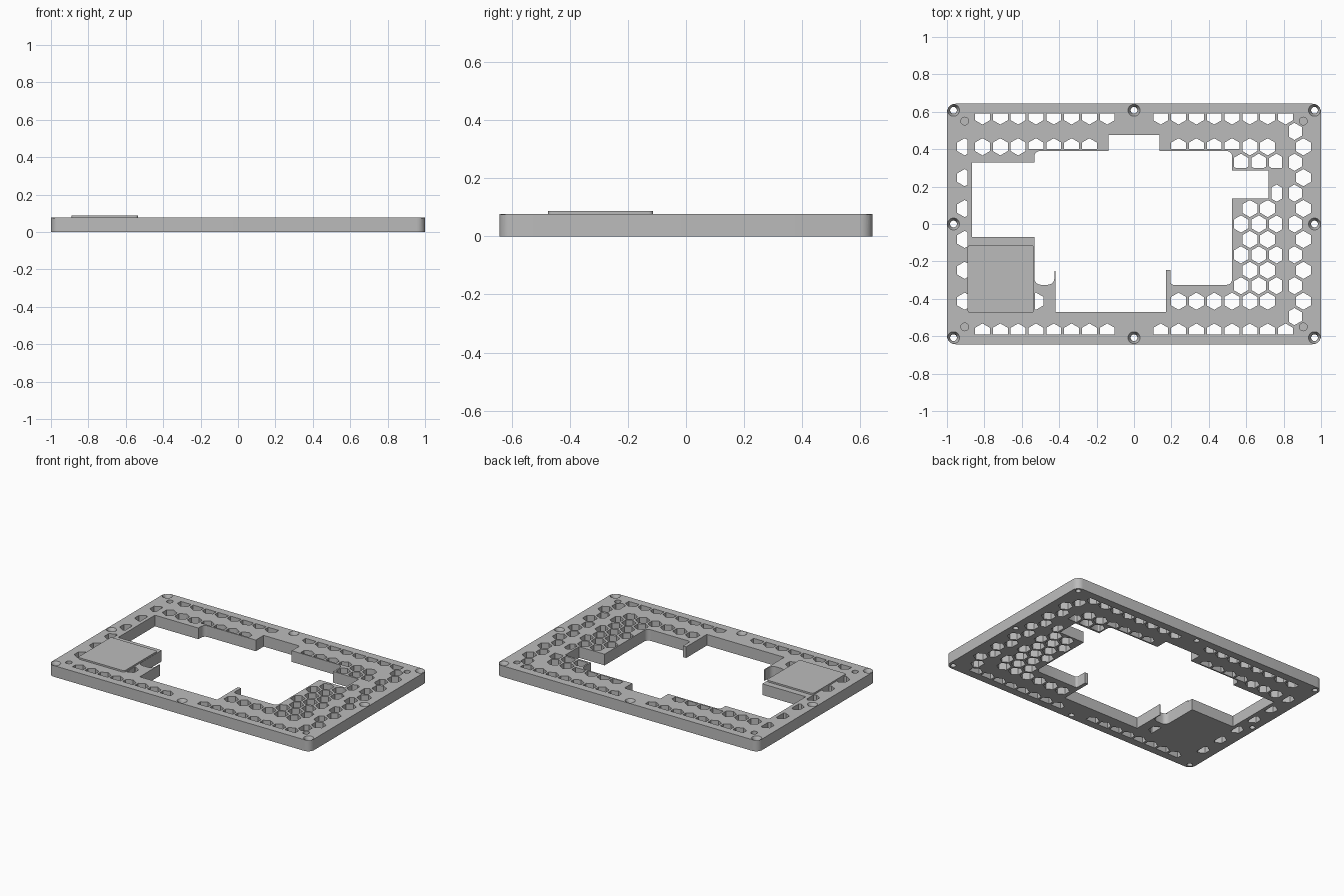
import bpy, bmesh, math
from mathutils import Vector

cube = bpy.data.objects.get("Cube")
if cube:
    bpy.data.objects.remove(cube, do_unlink=True)

THICK = 0.077
PITCH = 0.0953                      # honeycomb spacing
ROW = PITCH * math.sqrt(3) / 2
HEX_R = 0.046
MIN_HOLE = 0.035                    # narrower slivers are left solid

grey = bpy.data.materials.new("plain grey")
grey.use_nodes = True
grey.diffuse_color = (0.5, 0.5, 0.5, 1)
grey.node_tree.nodes["Principled BSDF"].inputs["Base Color"].default_value = (0.5, 0.5, 0.5, 1)


def fillet(corners, steps=6):
    """Outline from (x, y, radius) corners."""
    out = []
    for i, (x, y, r) in enumerate(corners):
        p = Vector((x, y))
        if r == 0:
            out.append(p)
            continue
        before = Vector(corners[i - 1][:2])
        after = Vector(corners[(i + 1) % len(corners)][:2])
        u, v = (before - p).normalized() * r, (after - p).normalized() * r
        for s in range(steps + 1):
            a = math.pi / 2 * s / steps
            out.append(p + u * (1 - math.sin(a)) + v * (1 - math.cos(a)))
    return out


def circle(x, y, r, n=24):
    return [Vector((x + r * math.cos(2 * math.pi * i / n),
                    y + r * math.sin(2 * math.pi * i / n))) for i in range(n)]


def rectangle(x0, y0, x1, y1, r):
    return fillet([(x0, y0, r), (x1, y0, r), (x1, y1, r), (x0, y1, r)])


def loft(bm, levels):
    """Closed solid through (outline, z) levels with equal point counts."""
    rings = [[bm.verts.new((p.x, p.y, z)) for p in outline] for outline, z in levels]
    faces = [bm.faces.new(rings[0][::-1]), bm.faces.new(rings[-1])]
    for low, high in zip(rings, rings[1:]):
        n = len(low)
        for i in range(n):
            j = (i + 1) % n
            faces.append(bm.faces.new((low[i], low[j], high[j], high[i])))
    bmesh.ops.recalc_face_normals(bm, faces=faces)


def clip(poly, axis, limit, sign):
    """Keep the part of a convex outline on one side of an axis line."""
    out = []
    for i, b in enumerate(poly):
        a = poly[i - 1]
        da, db = sign * (a[axis] - limit), sign * (b[axis] - limit)
        if da * db < 0:
            out.append(a.lerp(b, da / (da - db)))
        if db >= 0:
            out.append(b)
    return out


def honeycomb(x0, y0, x1, y1):
    """Hexagons of the common grid, trimmed to a rectangle."""
    for row in range(-8, 9):
        for col in range(-12, 12):
            cx, cy = (col + 0.5 * (row % 2)) * PITCH, row * ROW
            poly = [Vector((cx + HEX_R * math.sin(k * math.pi / 3),
                            cy + HEX_R * math.cos(k * math.pi / 3))) for k in range(6)]
            for axis, limit, sign in ((0, x0, 1), (0, x1, -1), (1, y0, 1), (1, y1, -1)):
                poly = clip(poly, axis, limit, sign)
            if len(poly) < 3:
                continue
            spans = [max(p[a] for p in poly) - min(p[a] for p in poly) for a in (0, 1)]
            if min(spans) > MIN_HOLE:
                yield poly


def finish(name, bm):
    mesh = bpy.data.meshes.new(name)
    bm.to_mesh(mesh)
    bm.free()
    mesh.materials.append(grey)
    obj = bpy.data.objects.new(name, mesh)
    bpy.context.collection.objects.link(obj)
    return obj


def activate(obj):
    bpy.ops.object.select_all(action='DESELECT')
    obj.select_set(True)
    bpy.context.view_layer.objects.active = obj


# Plate blank
bm = bmesh.new()
loft(bm, [(rectangle(-1, -0.643, 1, 0.643, 0.045), 0),
          (rectangle(-1, -0.643, 1, 0.643, 0.045), THICK)])
plate = finish("frame_plate", bm)

# Everything cut out of the plate
cut = bmesh.new()
LOW, HIGH = -0.02, THICK + 0.02

# Stepped central opening, with its thin retaining walls
opening = fillet([
    (-0.865, 0.33, 0), (-0.533, 0.33, 0), (-0.533, 0.39, 0.03), (-0.137, 0.39, 0),
    (-0.137, 0.475, 0), (0.137, 0.475, 0), (0.137, 0.39, 0), (0.525, 0.39, 0.03),
    (0.525, 0.287, 0), (0.72, 0.287, 0), (0.72, 0.137, 0), (0.525, 0.137, 0),
    (0.525, -0.325, 0.03), (0.195, -0.325, 0.015), (0.195, -0.245, 0), (0.17, -0.245, 0),
    (0.17, -0.47, 0), (-0.42, -0.47, 0), (-0.42, -0.25, 0), (-0.426, -0.25, 0),
    (-0.426, -0.325, 0.035), (-0.533, -0.325, 0.035), (-0.533, -0.07, 0), (-0.865, -0.07, 0)])
loft(cut, [(opening, LOW), (opening, HIGH)])

# Honeycomb vents
fields = [
    (-0.57, 0.4, -0.195, 0.458), (-0.855, 0.365, -0.57, 0.458),   # back inner row
    (0.19, 0.4, 0.57, 0.458), (0.535, 0.3, 0.79, 0.458),          # back left inner
    (0.735, 0.11, 0.79, 0.285), (0.535, -0.46, 0.79, 0.125),      # left field
    (0.19, -0.46, 0.57, -0.345), (-0.53, -0.46, -0.45, -0.345),   # front inner row
    (-0.946, -0.46, -0.89, 0.46), (0.83, -0.54, 0.946, 0.54)]     # side columns
for y0, y1 in ((0.525, 0.59), (-0.59, -0.525)):                   # outer rows
    fields += [(-0.855, y0, -0.1, y1), (0.1, y0, 0.855, y1)]
for field in fields:
    for hole in honeycomb(*field):
        loft(cut, [(hole, LOW), (hole, HIGH)])

# Countersunk screw holes round the rim
for x in (-0.965, 0, 0.965):
    for y in (-0.608, 0, 0.608):
        if x or y:
            loft(cut, [(circle(x, y, 0.018), LOW), (circle(x, y, 0.018), THICK - 0.025),
                       (circle(x, y, 0.032), THICK), (circle(x, y, 0.032), HIGH)])

# Shallow round pockets near the corners
for x in (-0.905, 0.905):
    for y in (-0.55, 0.55):
        loft(cut, [(circle(x, y, 0.021), THICK - 0.02), (circle(x, y, 0.021), HIGH)])

cutter = finish("plate_cutter", cut)
cutter.hide_render = True
activate(plate)
mod = plate.modifiers.new("cutouts", 'BOOLEAN')
mod.operation = 'DIFFERENCE'
mod.solver = 'EXACT'
mod.object = cutter
bpy.ops.object.modifier_apply(modifier=mod.name)
bpy.data.objects.remove(cutter, do_unlink=True)

# Raised pad on the front right corner
bm = bmesh.new()
pad_outline = rectangle(-0.89, -0.475, -0.535, -0.113, 0.015)
loft(bm, [(pad_outline, THICK - 0.005), (pad_outline, 0.088)])
pad = finish("raised_pad", bm)

for obj in (plate, pad):
    activate(obj)
    bpy.ops.object.shade_smooth_by_angle(angle=math.radians(30))
